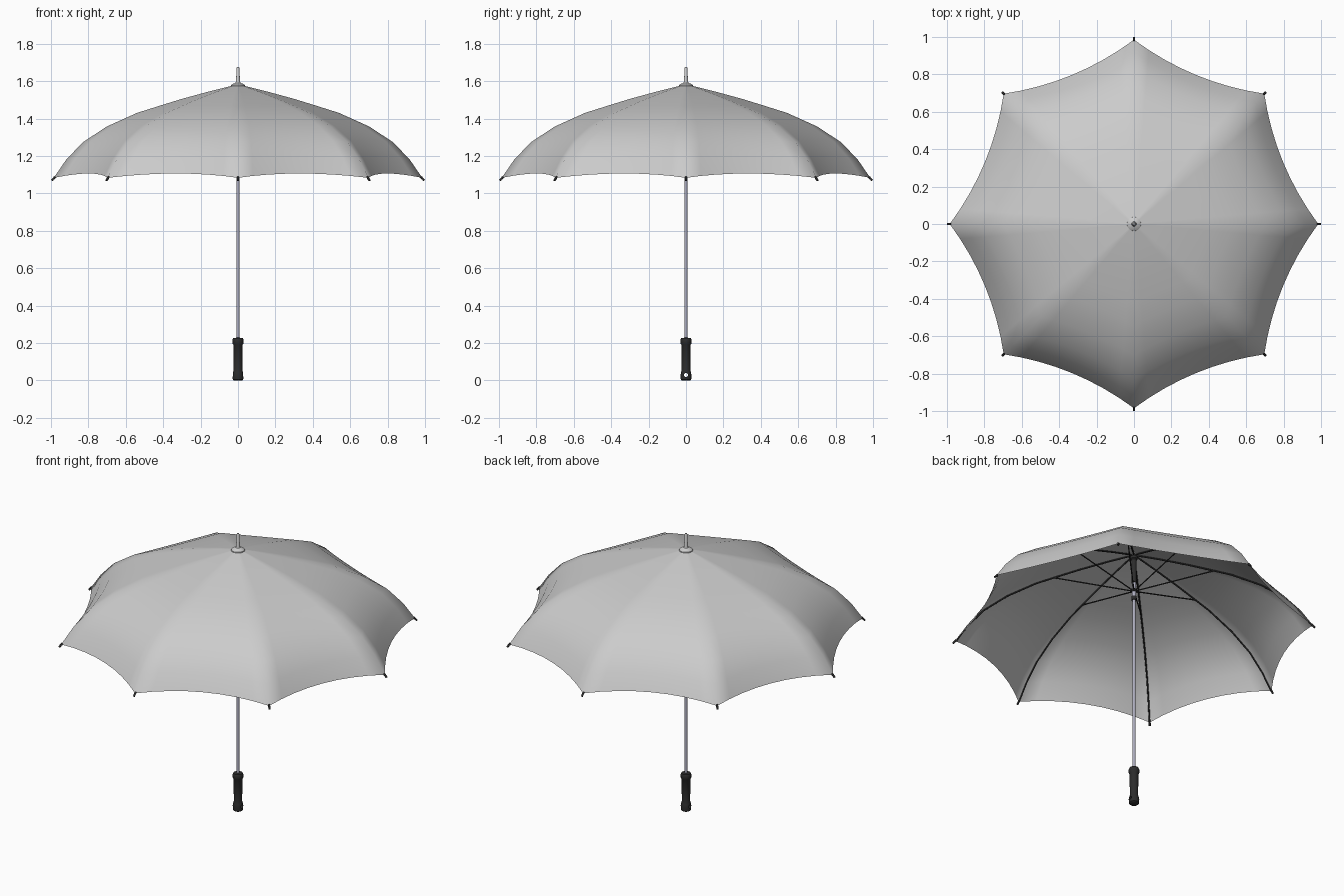
import bpy, bmesh
from math import sin, cos, radians
from mathutils import Vector

if "Cube" in bpy.data.objects:
    bpy.data.objects.remove(bpy.data.objects["Cube"])


def material(name, rgb):
    m = bpy.data.materials.new(name)
    m.diffuse_color = (*rgb, 1)
    m.use_nodes = True
    m.node_tree.nodes["Principled BSDF"].inputs["Base Color"].default_value = m.diffuse_color
    return m


BLACK = material("black_plastic", (0.025, 0.025, 0.025))
STEEL = material("steel", (0.42, 0.42, 0.52))
RIBS = 8
# rib curve as (radius, height), apex to tip
RIB = [(0.012, 1.58), (0.15, 1.546), (0.30, 1.505), (0.42, 1.468), (0.54, 1.43),
       (0.70, 1.358), (0.83, 1.273), (0.92, 1.178), (0.985, 1.083)]


def finish(name, bm, mat=None, angle=None):
    mesh = bpy.data.meshes.new(name)
    bm.to_mesh(mesh)
    bm.free()
    ob = bpy.data.objects.new(name, mesh)
    bpy.context.collection.objects.link(ob)
    if mat:
        mesh.materials.append(mat)
    bpy.ops.object.select_all(action='DESELECT')
    ob.select_set(True)
    bpy.context.view_layer.objects.active = ob
    if angle:
        bpy.ops.object.shade_smooth_by_angle(angle=radians(angle))
    else:
        bpy.ops.object.shade_smooth()
    return ob


def lathe(name, profile, mat=None, n=24):
    """Closed solid of revolution about z from (radius, z) points, bottom to top."""
    bm = bmesh.new()
    rings = [[bm.verts.new((r * cos(radians(360 * i / n)), r * sin(radians(360 * i / n)), z))
              for i in range(n)] for r, z in profile]
    for a, b in zip(rings, rings[1:]):
        for i in range(n):
            j = (i + 1) % n
            bm.faces.new((a[i], a[j], b[j], b[i]))
    bm.faces.new(rings[0][::-1])
    bm.faces.new(rings[-1])
    return finish(name, bm, mat, 40)


def radial_rods(name, path, radius, mat):
    """One rod along a (radius, z) path, repeated at every rib."""
    curve = bpy.data.curves.new(name, 'CURVE')
    curve.dimensions = '3D'
    curve.bevel_depth = radius
    curve.bevel_resolution = 1
    curve.use_fill_caps = True
    for k in range(RIBS):
        a = radians(360 * k / RIBS)
        s = curve.splines.new('POLY')
        s.points.add(len(path) - 1)
        for p, (r, z) in zip(s.points, path):
            p.co = (r * cos(a), r * sin(a), z, 1)
    curve.materials.append(mat)
    ob = bpy.data.objects.new(name, curve)
    bpy.context.collection.objects.link(ob)
    return ob


# Canopy: eight panels stretched between ribs, hem curving inward and upward
STEPS = 8
bm = bmesh.new()
rows = []
for r, z in RIB:
    t = r / RIB[-1][0]
    row = []
    for k in range(RIBS):
        a, b = (radians(360 * (k + d) / RIBS) for d in (0, 1))
        mid = Vector((cos((a + b) / 2), sin((a + b) / 2), 0))
        for i in range(STEPS):
            u = i / STEPS
            sag = 4 * u * (1 - u) * t ** 3
            p = Vector((cos(a), sin(a), 0)).lerp(Vector((cos(b), sin(b), 0)), u) * r
            p -= mid * 0.047 * sag
            p.z = z + 0.023 * sag
            row.append(bm.verts.new(p))
    rows.append(row)
for a, b in zip(rows, rows[1:]):
    for i in range(len(a)):
        j = (i + 1) % len(a)
        bm.faces.new((a[i], b[i], b[j], a[j]))
finish("canopy", bm)

# Ribs under the fabric, stretchers from the runner, and rib end caps
radial_rods("ribs", [(r - 0.002, z - 0.006) for r, z in RIB], 0.0045, BLACK)
radial_rods("stretchers", [(0.012, 1.35), (0.44, 1.455)], 0.0035, BLACK)
radial_rods("rib_tips", [(0.978, 1.089), (0.996, 1.068)], 0.006, BLACK)

# Shaft with runner and upper sleeve
lathe("shaft", [(0.0085, 0.2), (0.0085, 1.58)], STEEL, 16)
lathe("runner", [(0.012, 1.305), (0.012, 1.40)], STEEL, 16)
lathe("runner_ring", [(0.015, 1.29), (0.015, 1.312)], BLACK, 16)
lathe("stretcher_collar", [(0.016, 1.342), (0.016, 1.358)], BLACK, 16)
lathe("upper_sleeve", [(0.014, 1.40), (0.014, 1.545), (0.02, 1.55), (0.02, 1.565)], BLACK, 16)

# Cap and spike on top
lathe("top_cap", [(0.038, 1.572), (0.037, 1.578), (0.026, 1.586), (0.013, 1.591),
                  (0.0105, 1.60), (0.0075, 1.67), (0.005, 1.676)])

# Handle with collar, foot and a cord hole through x
handle = lathe("handle", [(0.022, 0.0), (0.028, 0.005), (0.029, 0.03), (0.026, 0.045),
                          (0.023, 0.055), (0.024, 0.19), (0.029, 0.197), (0.029, 0.218),
                          (0.025, 0.226), (0.010, 0.228)], BLACK, 32)
bpy.ops.mesh.primitive_cylinder_add(vertices=16, radius=0.0105, depth=0.2,
                                    location=(0, 0, 0.029), rotation=(0, radians(90), 0))
cutter = bpy.context.object
cutter.name = "cord_hole_cutter"
cutter.hide_render = True
cutter.hide_set(True)
cut = handle.modifiers.new("cord_hole", 'BOOLEAN')
cut.operation = 'DIFFERENCE'
cut.object = cutter
cut.solver = 'EXACT'
